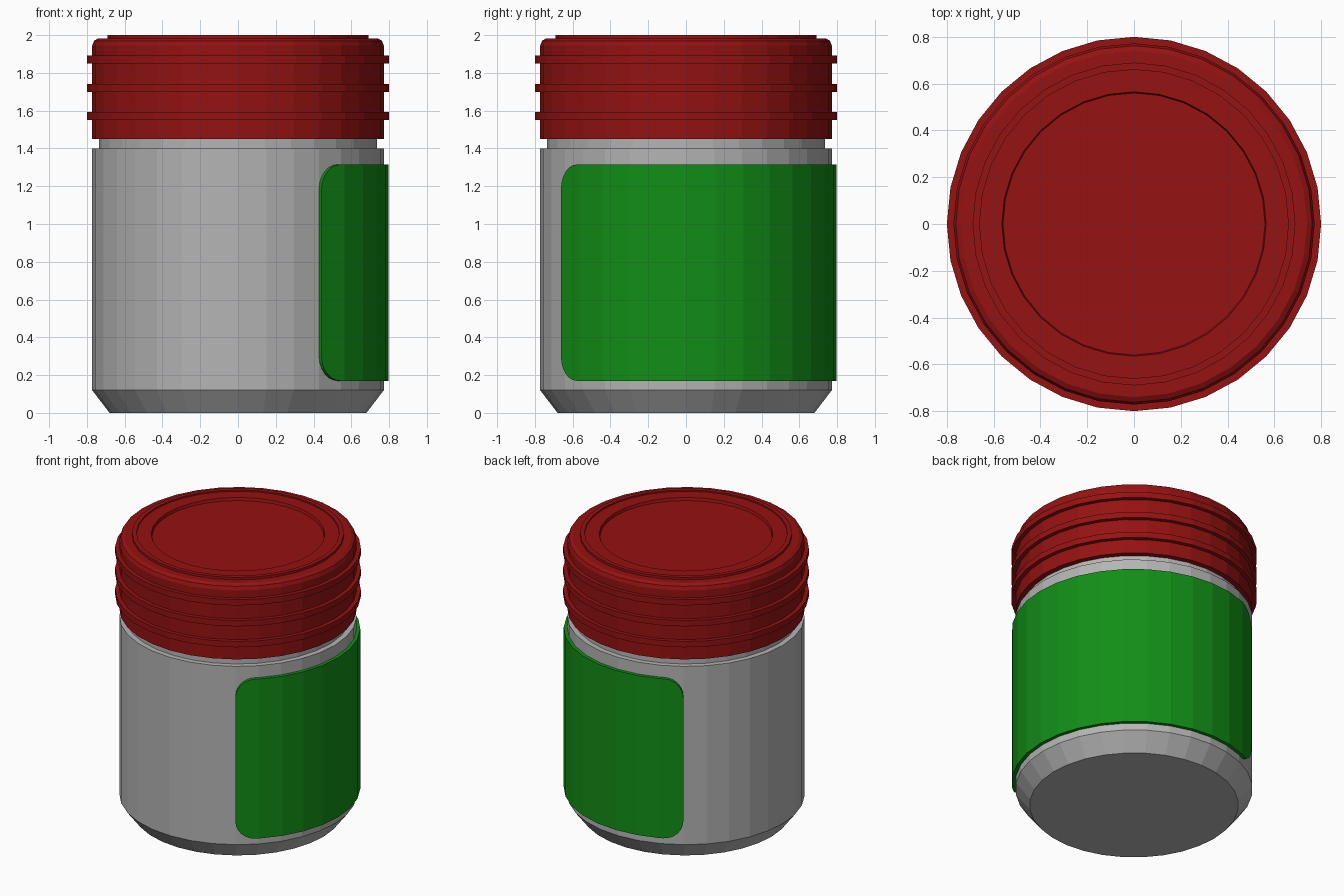
import bpy
import bmesh
from math import sin, cos, pi, radians

SIDES = 32
STEP = 2 * pi / SIDES

cube = bpy.data.objects.get("Cube")
if cube:
    bpy.data.objects.remove(cube, do_unlink=True)


def material(name, rgb):
    mat = bpy.data.materials.new(name)
    mat.use_nodes = True
    mat.diffuse_color = (*rgb, 1)
    bsdf = next(n for n in mat.node_tree.nodes if n.type == "BSDF_PRINCIPLED")
    bsdf.inputs["Base Color"].default_value = (*rgb, 1)
    return mat


def finish(bm, name, mat):
    bmesh.ops.recalc_face_normals(bm, faces=bm.faces)
    mesh = bpy.data.meshes.new(name)
    bm.to_mesh(mesh)
    bm.free()
    mesh.materials.append(mat)
    obj = bpy.data.objects.new(name, mesh)
    bpy.context.collection.objects.link(obj)
    return obj


def bridge(bm, rings, loop_count):
    """Join consecutive vertex rings with quads, then cap both ends."""
    for a, b in zip(rings, rings[1:]):
        for i in range(loop_count):
            j = (i + 1) % loop_count
            bm.faces.new((a[i], a[j], b[j], b[i]))
    bm.faces.new(rings[0])
    bm.faces.new(rings[-1])


def lathe(name, profile, mat):
    bm = bmesh.new()
    rings = [[bm.verts.new((r * cos(i * STEP), r * sin(i * STEP), z))
              for i in range(SIDES)] for r, z in profile]
    bridge(bm, rings, SIDES)
    return finish(bm, name, mat)


def facet_point(radius, angle, z):
    """Point on the flat side of the many-sided jar wall."""
    r = radius * cos(STEP / 2) / cos(angle % STEP - STEP / 2)
    return r * cos(angle), r * sin(angle), z


gray = material("jar gray", (0.46, 0.46, 0.46))
red = material("lid red", (0.30, 0.006, 0.006))
green = material("label green", (0.006, 0.27, 0.008))

# Jar body with tapered foot and narrow neck
lathe("jar_body", [(0.68, 0), (0.772, 0.12), (0.772, 1.4),
                   (0.735, 1.4), (0.735, 1.47)], gray)

# Lid: grip ridges, rounded shoulder, raised rim and sunken centre
WALL = 0.772
lid = [(WALL, 1.45)]
for z in (1.55, 1.70, 1.85):
    lid += [(WALL, z), (0.8, z), (0.8, z + 0.042), (WALL, z + 0.042)]
lid += [(WALL, 1.945), (0.762, 1.97), (0.74, 1.983), (0.69, 1.983),
        (0.69, 2.0), (0.66, 2.0), (0.66, 1.99), (0.565, 1.99), (0.56, 1.97)]
lathe("lid", lid, red)

# Wraparound label with rounded corners
OUTER, INNER = 0.796, 0.765
LOW, HIGH, CORNER = 0.17, 1.315, 0.13
start, end = -5 * STEP, 11 * STEP
columns = []
for k in range(7):
    t = k * pi / 12
    columns.append((CORNER * (1 - cos(t)) / OUTER, CORNER * (1 - sin(t))))
left = [(start + a, inset) for a, inset in columns]
right = [(end - a, inset) for a, inset in reversed(columns)]
middle = [(i * STEP, 0) for i in range(-4, 11)]

bm = bmesh.new()
rings = []
for angle, inset in left + middle + right:
    rings.append([bm.verts.new(facet_point(r, angle, z)) for r, z in (
        (INNER, LOW + inset), (OUTER, LOW + inset),
        (OUTER, HIGH - inset), (INNER, HIGH - inset))])
bridge(bm, rings, 4)
finish(bm, "label", green)
